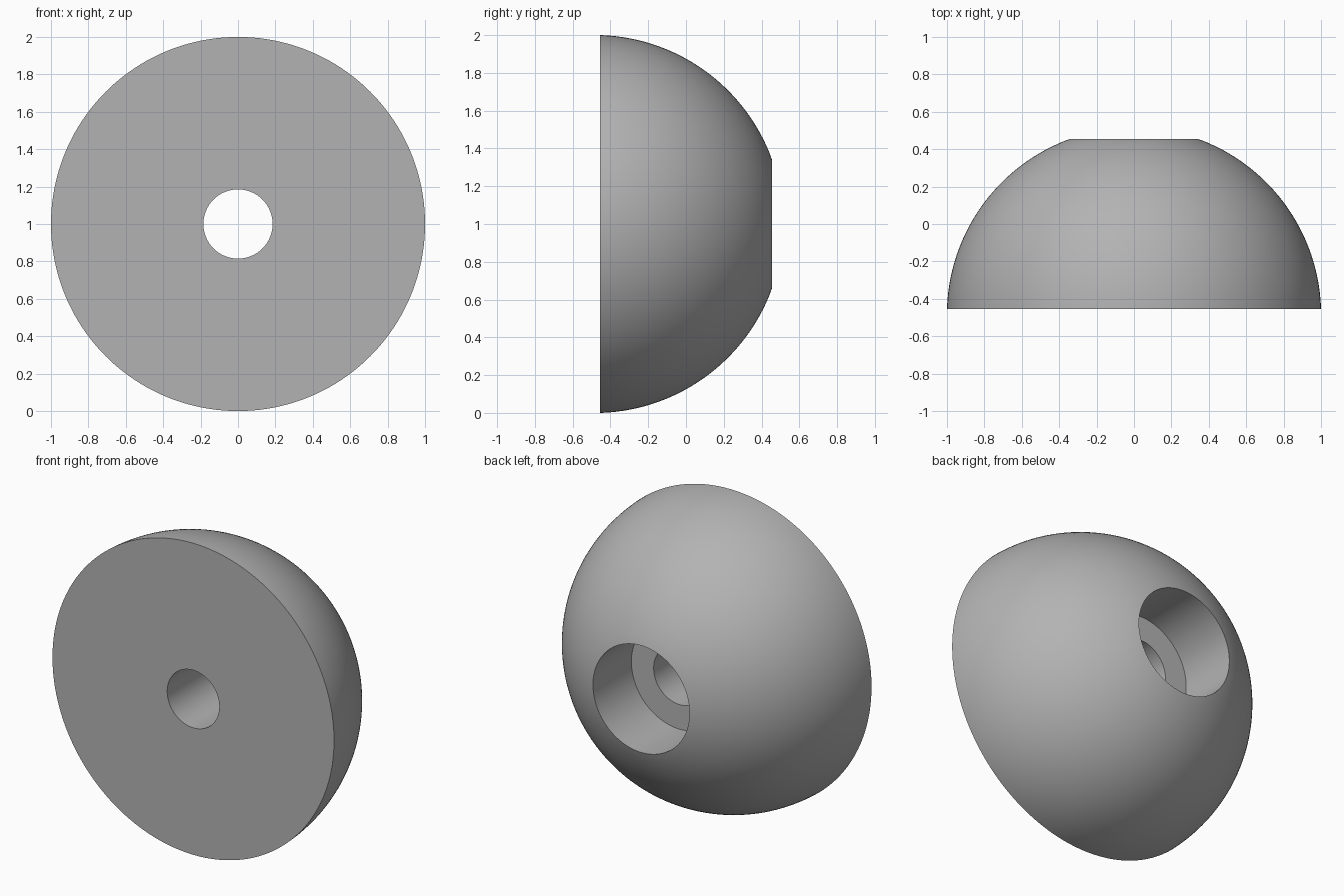
import bpy
import bmesh
import math
from mathutils import Vector

cube = bpy.data.objects.get("Cube")
if cube:
    bpy.data.objects.remove(cube, do_unlink=True)

# Main dimensions, all measured along or around the y axis
BASE_Y, TIP_Y, LEDGE_Y = -0.454, 0.454, 0.064
BORE_R, RECESS_R = 0.185, 0.343
SPHERE_Y = BASE_Y - 0.031
SPHERE_R = math.hypot(1, BASE_Y - SPHERE_Y)
ARC_STEPS, SEGMENTS = 40, 160

# Single grey material
grey = bpy.data.materials.new("plain grey")
grey.use_nodes = True
colour = (0.45, 0.45, 0.45, 1)
grey.diffuse_color = colour
grey.node_tree.nodes["Principled BSDF"].inputs["Base Color"].default_value = colour

# Closed profile as (radius, y): domed outside, then recess, ledge and bore
start = math.atan2(BASE_Y - SPHERE_Y, 1)
end = math.atan2(TIP_Y - SPHERE_Y, RECESS_R)
profile = []
for i in range(ARC_STEPS + 1):
    a = start + (end - start) * i / ARC_STEPS
    profile.append((SPHERE_R * math.cos(a), SPHERE_Y + SPHERE_R * math.sin(a)))
profile[0], profile[-1] = (1, BASE_Y), (RECESS_R, TIP_Y)
profile += [(RECESS_R, LEDGE_Y), (BORE_R, LEDGE_Y), (BORE_R, BASE_Y)]

# Turn the profile around the y axis through the middle height
bm = bmesh.new()
verts = [bm.verts.new((r, y, 1)) for r, y in profile]
edges = [bm.edges.new((v, verts[(i + 1) % len(verts)])) for i, v in enumerate(verts)]
bmesh.ops.spin(bm, geom=verts + edges, cent=Vector((0, 0, 1)), axis=Vector((0, 1, 0)),
               angle=math.tau, steps=SEGMENTS, use_merge=True)
bmesh.ops.remove_doubles(bm, verts=bm.verts, dist=1e-5)
bmesh.ops.recalc_face_normals(bm, faces=bm.faces)

mesh = bpy.data.meshes.new("domed_knob")
bm.to_mesh(mesh)
bm.free()
mesh.materials.append(grey)
knob = bpy.data.objects.new("domed_knob", mesh)
bpy.context.collection.objects.link(knob)

# Smooth dome and bores with crisp rims
bpy.ops.object.select_all(action="DESELECT")
knob.select_set(True)
bpy.context.view_layer.objects.active = knob
bpy.ops.object.shade_smooth_by_angle(angle=math.radians(30))
